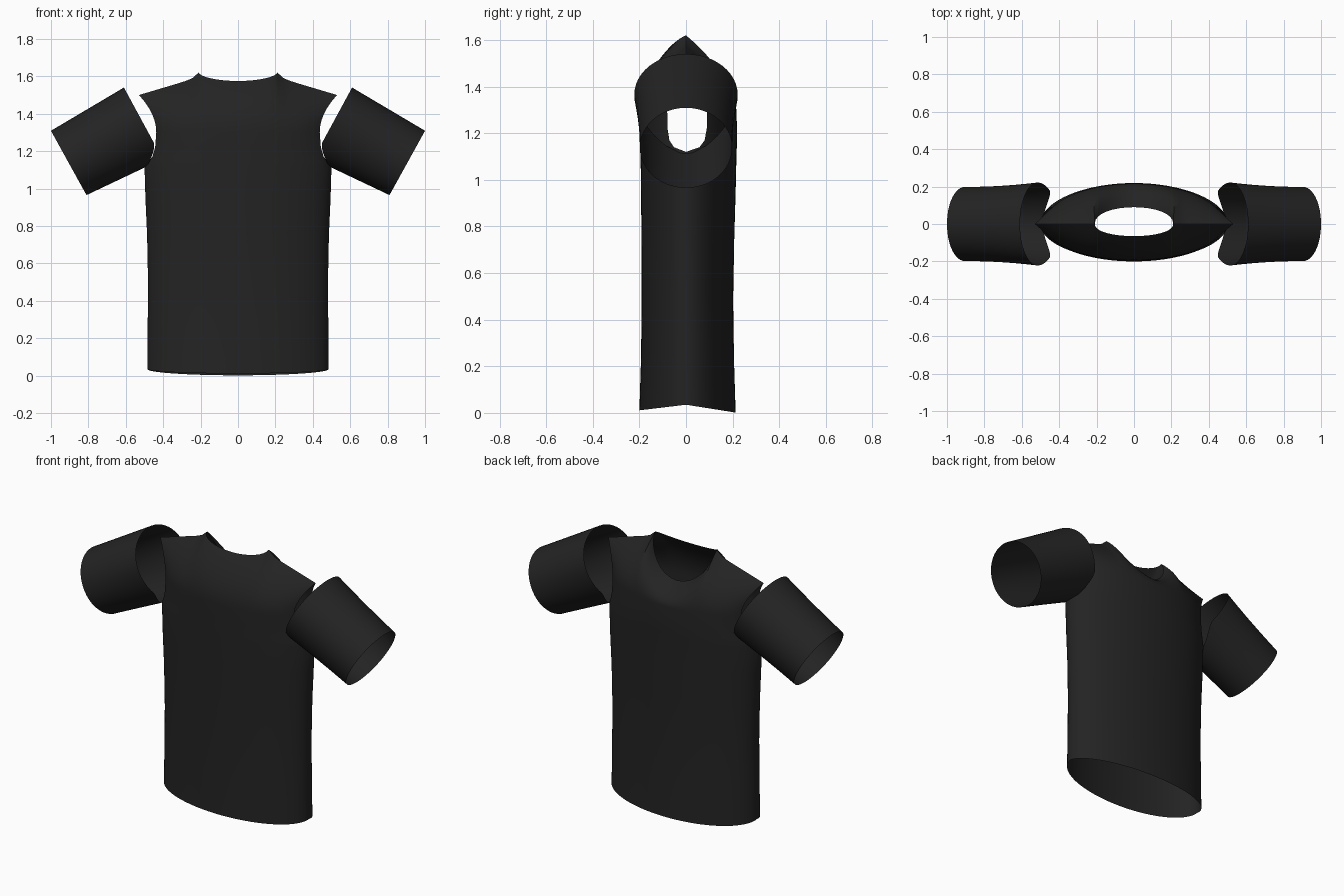
import bpy, bmesh
from math import sin, cos, pi, sqrt, exp
from mathutils import Vector

if "Cube" in bpy.data.objects:
    bpy.data.objects.remove(bpy.data.objects["Cube"], do_unlink=True)

# Single black cloth
cloth = bpy.data.materials.new("black_cloth")
cloth.use_nodes = True
cloth.diffuse_color = (0.017, 0.017, 0.017, 1)
cloth.node_tree.nodes["Principled BSDF"].inputs["Base Color"].default_value = cloth.diffuse_color


def add_grid(bm, rows, flip=False):
    """Skin a list of equally long point rows with quads."""
    verts = [[bm.verts.new(p) for p in row] for row in rows]
    for low, high in zip(verts, verts[1:]):
        for i in range(len(low) - 1):
            quad = [low[i], low[i + 1], high[i + 1], high[i]]
            bm.faces.new(quad[::-1] if flip else quad)


def finish(bm, name):
    bmesh.ops.remove_doubles(bm, verts=bm.verts, dist=0.0005)
    mesh = bpy.data.meshes.new(name)
    bm.to_mesh(mesh)
    bm.free()
    mesh.materials.append(cloth)
    obj = bpy.data.objects.new(name, mesh)
    bpy.context.collection.objects.link(obj)
    bpy.ops.object.select_all(action="DESELECT")
    obj.select_set(True)
    bpy.context.view_layer.objects.active = obj
    bpy.ops.object.shade_smooth_by_angle(angle=0.8)


# Body rows: height, panel edge x, full ellipse half width, front depth, back depth
BODY = [
    (0.035, 0.485, 0.485, 0.200, 0.213),
    (0.25, 0.483, 0.483, 0.193, 0.206),
    (0.50, 0.481, 0.481, 0.190, 0.202),
    (0.75, 0.486, 0.486, 0.191, 0.207),
    (0.95, 0.495, 0.495, 0.193, 0.213),
    (1.12, 0.500, 0.500, 0.195, 0.217),
    (1.14, 0.480, 0.498, 0.195, 0.218),
    (1.17, 0.458, 0.492, 0.195, 0.219),
    (1.22, 0.443, 0.485, 0.195, 0.219),
    (1.30, 0.437, 0.480, 0.195, 0.216),
]
COLUMNS = 48
YOKE_STEPS = 12
US = [2 * i / COLUMNS - 1 for i in range(COLUMNS + 1)]


def body_point(u, row, back):
    z, edge, width, front_d, back_d = row
    x = edge * sin(u * pi / 2)
    bulge = sqrt(max(0, 1 - (x / width) ** 2)) if abs(u) < 1 or edge < width else 0
    dip = (0.035 if back else 0.025) * bulge * max(0, 1 - z / 0.9)
    return Vector((x, bulge * (back_d if back else -front_d), z - dip))


def top_point(u, back):
    """Neck rim in the middle third, shoulder seam outside it."""
    side = -1 if u < 0 else 1
    if abs(u) < 1 / 3 - 1e-6:
        a = u * 3 * pi / 2
        y, drop = (0.09, 0.21) if back else (-0.065, 0.045)
        return Vector((0.21 * sin(a), y * cos(a) ** 0.9, 1.62 - drop * cos(a) ** 1.15))
    f = max(0, 2 * sin(abs(u) * pi / 2) - 1)
    return Vector((side * (0.21 + 0.32 * f), 0, 1.595 - 0.095 * f + 0.025 * exp(-15 * f)))


# Torso: front and back panels, joined at the sides and shoulders
bm = bmesh.new()
for back in (False, True):
    rows = [[body_point(u, r, back) for u in US] for r in BODY]
    for k in range(1, YOKE_STEPS + 1):
        t = k / YOKE_STEPS
        row = []
        for u in US:
            low, top = body_point(u, BODY[-1], back), top_point(u, back)
            bend = Vector((low.x, low.y, low.z + 0.5 * (top.z - low.z)))
            row.append(low * (1 - t) ** 2 + bend * 2 * t * (1 - t) + top * t ** 2)
        rows.append(row)
    add_grid(bm, rows, flip=back)
finish(bm, "torso")


def sleeve_point(theta, v, side):
    """v runs from the armhole end to the cuff, theta from the top."""
    c = cos(theta)
    reach = c * (1.15 if c < 0 else 1)
    under = max(0, (-c - 0.6) / 0.4) ** 1.5
    inner = Vector((0.515 + 0.095 * reach + 0.08 * under, 0, 1.365 + 0.175 * reach - 0.045 * under))
    cuff = Vector((0.905 + 0.095 * c, 0, 1.137 + 0.172 * c))
    p = inner.lerp(cuff, v)
    p.y = (0.198 + 0.024 * (1 - v) ** 2) * sin(theta)
    p.x *= side
    return p


# Sleeves: open tubes with a curved armhole end
for side, name in ((1, "left_sleeve"), (-1, "right_sleeve")):
    bm = bmesh.new()
    rows = [[sleeve_point(2 * pi * i / 48, k / 6, side) for i in range(49)] for k in range(7)]
    add_grid(bm, rows, flip=side > 0)
    finish(bm, name)
